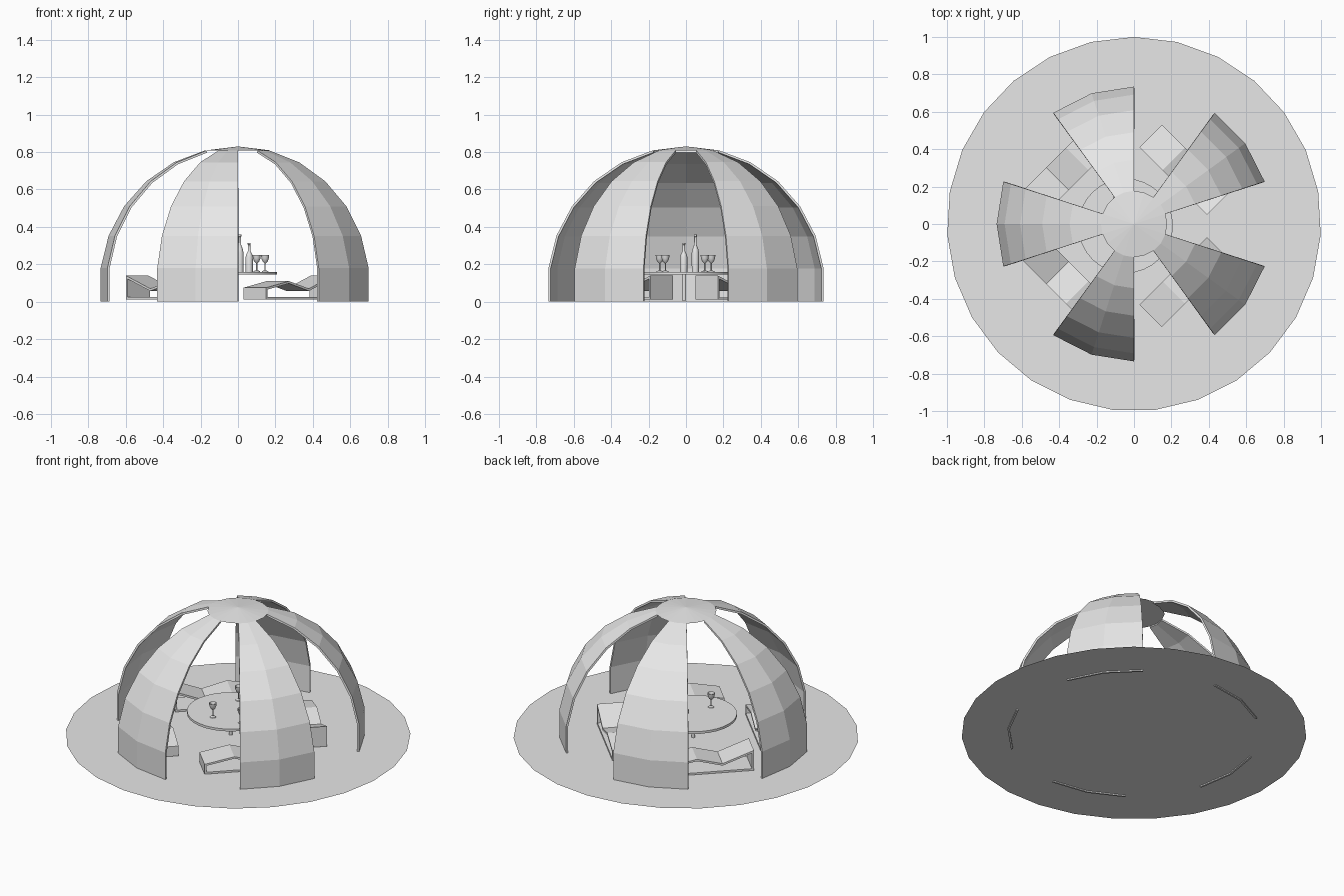
import bpy, bmesh, math

if "Cube" in bpy.data.objects:
    bpy.data.objects.remove(bpy.data.objects["Cube"])

grey = bpy.data.materials.new("light_grey")
grey.diffuse_color = (0.8, 0.8, 0.8, 1)
grey.use_nodes = True
grey.node_tree.nodes["Principled BSDF"].inputs["Base Color"].default_value = grey.diffuse_color


def make(name, verts, faces, solid=0.0):
    """Mesh object with outward normals and optional inward wall thickness."""
    bm = bmesh.new()
    vs = [bm.verts.new(v) for v in verts]
    for f in faces:
        bm.faces.new([vs[i] for i in f])
    bmesh.ops.remove_doubles(bm, verts=bm.verts, dist=1e-5)
    bmesh.ops.recalc_face_normals(bm, faces=bm.faces)
    me = bpy.data.meshes.new(name)
    bm.to_mesh(me)
    bm.free()
    me.materials.append(grey)
    ob = bpy.data.objects.new(name, me)
    bpy.context.collection.objects.link(ob)
    if solid:
        mod = ob.modifiers.new("thickness", 'SOLIDIFY')
        mod.thickness, mod.offset, mod.use_even_offset = solid, -1, True
    return ob


def ring(r, z, n, a0=0.0, sweep=math.tau, closed=True):
    count = n if closed else n + 1
    return [(r * math.cos(a0 + sweep * i / n), r * math.sin(a0 + sweep * i / n), z)
            for i in range(count)]


def lathe(name, profile, n, at, smooth=True):
    """Closed solid of revolution; profile runs bottom to top as (radius, z)."""
    verts = []
    for r, z in profile:
        verts += [(x + at[0], y + at[1], zz + at[2]) for x, y, zz in ring(r, z, n)]
    faces = [(k * n + i, k * n + (i + 1) % n, (k + 1) * n + (i + 1) % n, (k + 1) * n + i)
             for k in range(len(profile) - 1) for i in range(n)]
    faces += [tuple(range(n))[::-1], tuple(range((len(profile) - 1) * n, len(profile) * n))]
    ob = make(name, verts, faces)
    if smooth:
        for p in ob.data.polygons:
            p.use_smooth = len(p.vertices) == 4
        ob.data.set_sharp_from_angle(angle=math.radians(40))
    return ob


# Ground disc
make("floor_disc", ring(1.0, 0.008, 27, math.pi / 2), [tuple(range(27))])

# Dome: faceted sphere bands, five panels of two facets each
R, ZC, STEP = 0.74, 0.09, math.pi / 13
bands = [(R * math.cos(STEP * (k - 0.5)), ZC + R * math.sin(STEP * (k - 0.5))) for k in range(7)]
for p in range(5):
    verts = []
    for r, z in bands:
        verts += ring(r, z, 2, math.radians(18 + 72 * p), math.radians(36), closed=False)
    faces = [(3 * k + i, 3 * k + i + 1, 3 * k + i + 4, 3 * k + i + 3)
             for k in range(6) for i in range(2)]
    panel = make(f"dome_panel_{p + 1}", verts, faces, 0.012)
    # Outer side must face away from the dome centre
    f = panel.data.polygons[0]
    if f.normal.dot(f.center) < 0:
        panel.data.flip_normals()

# Dome cap, a shallow cone closed underneath
r, z = bands[6]
make("dome_cap", ring(r, z, 20) + [(0, 0, ZC + R)],
     [(i, (i + 1) % 20, 20) for i in range(20)] + [tuple(range(20))[::-1]])

# Four loungers: a bent closed ribbon, mirrored around the table
CX, CY = -0.045, -0.01
D0, D1 = 0.35, 0.52
profile = [(-0.245, 0.012), (0.265, 0.012), (0.265, 0.14), (0.08, 0.07), (-0.07, 0.11), (-0.245, 0.075)]
for sx in (1, -1):
    for sy in (1, -1):
        verts = [(CX + sx * (d + s) / math.sqrt(2), CY + sy * (d - s) / math.sqrt(2), z)
                 for d in (D0, D1) for s, z in profile]
        faces = [(i, (i + 1) % 6, 6 + (i + 1) % 6, 6 + i) for i in range(6)]
        ob = make("lounger", verts, faces, 0.012)
        if ob.data.polygons[0].normal.z > 0:
            ob.data.flip_normals()

# Round table on a single post
lathe("table_top", [(0.253, 0.145), (0.253, 0.16)], 32, (CX, CY, 0))
lathe("table_post", [(0.011, 0.008), (0.011, 0.146)], 12, (CX, CY, 0))

# Bottles
for name, x, y, h in (("tall_bottle", 0.01, 0.05, 0.2), ("short_bottle", 0.06, -0.012, 0.155)):
    shape = [(0.019, 0), (0.02, 0.5), (0.016, 0.6), (0.007, 0.72), (0.006, 0.93), (0.008, 0.94), (0.008, 1)]
    lathe(name, [(r, t * h) for r, t in shape], 12, (x, y, 0.16))

# Stemmed glasses
cup = [(0.018, 0), (0.016, 0.004), (0.003, 0.008), (0.003, 0.045), (0.014, 0.056),
       (0.02, 0.072), (0.022, 0.09), (0.02, 0.09), (0.012, 0.062)]
for x, y in ((0.1, -0.11), (0.145, 0.1), (-0.08, -0.14), (-0.09, 0.135)):
    lathe("wine_glass", cup, 12, (x, y, 0.16))
